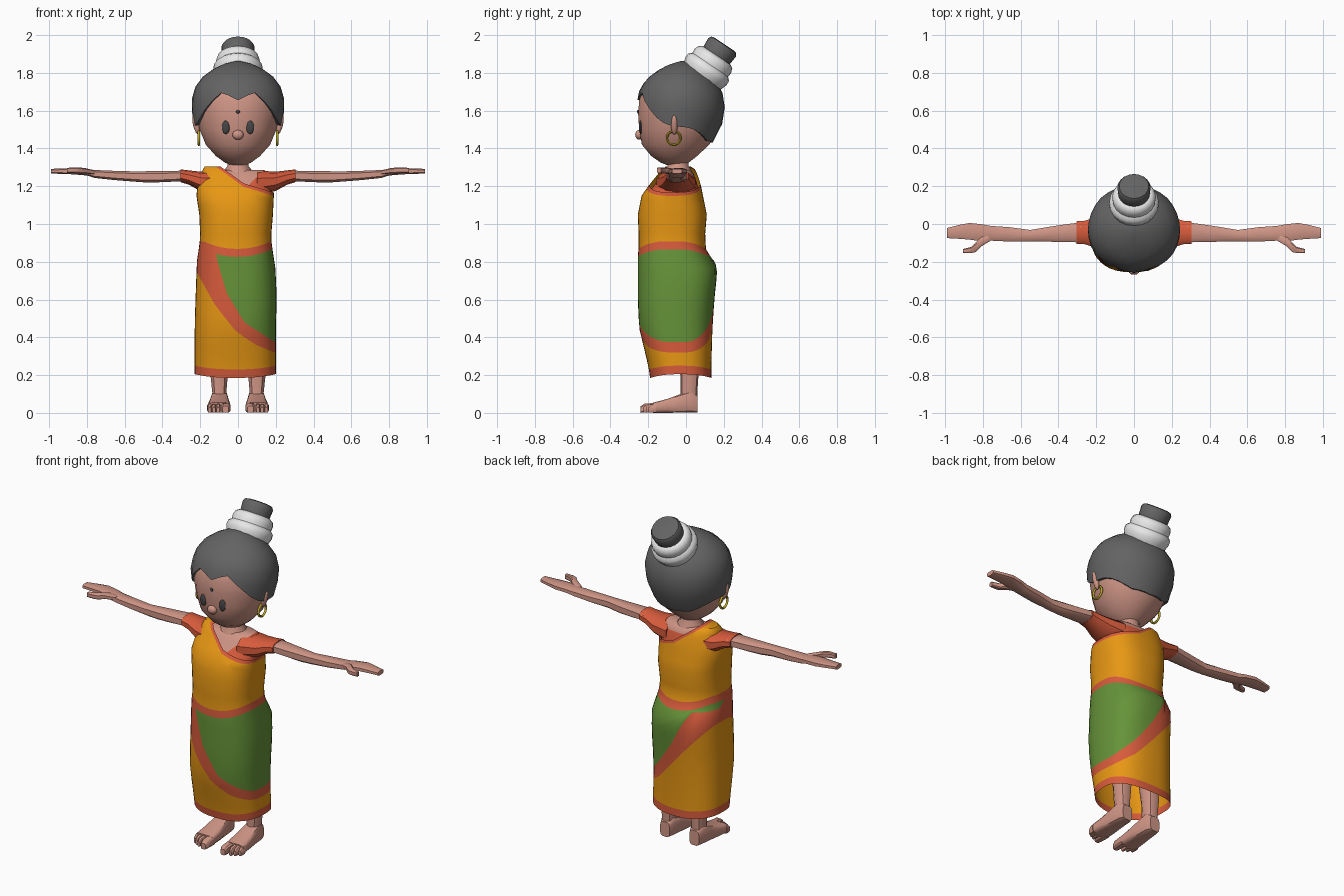
import bpy, bmesh, math
from mathutils import Vector, Matrix

if "Cube" in bpy.data.objects:
    bpy.data.objects.remove(bpy.data.objects["Cube"])

COLOURS = {
    "skin": (0.62, 0.30, 0.235), "dark grey hair": (0.125, 0.125, 0.125),
    "white flowers": (0.80, 0.80, 0.80), "orange cloth": (0.80, 0.31, 0.007),
    "red cloth": (0.68, 0.105, 0.045), "green cloth": (0.13, 0.29, 0.04),
    "gold": (0.50, 0.38, 0.02), "dark eye": (0.06, 0.06, 0.065)}
MATS = {}
for key, rgb in COLOURS.items():
    MATS[key] = bpy.data.materials.new(key)
    MATS[key].diffuse_color = (*rgb, 1)


def finish(name, bm, mats, angle=40):
    bmesh.ops.remove_doubles(bm, verts=bm.verts, dist=0.0003)
    bmesh.ops.recalc_face_normals(bm, faces=bm.faces)
    me = bpy.data.meshes.new(name)
    bm.to_mesh(me)
    bm.free()
    for m in mats:
        me.materials.append(MATS[m])
    me.shade_smooth()
    me.set_sharp_from_angle(angle=math.radians(angle))
    ob = bpy.data.objects.new(name, me)
    bpy.context.collection.objects.link(ob)
    return ob


def lerp_table(table, t):
    """Interpolate rows (t, v1, v2...) linearly."""
    if t <= table[0][0]:
        return table[0][1:]
    for a, b in zip(table, table[1:]):
        if t <= b[0]:
            f = (t - a[0]) / (b[0] - a[0])
            return tuple(p + (q - p) * f for p, q in zip(a[1:], b[1:]))
    return table[-1][1:]


def oval(sec, ang, e):
    """Point on a superellipse bounded by (a0, a1, b0, b1)."""
    a0, a1, b0, b1 = sec
    c, s = math.cos(ang), math.sin(ang)
    return ((a0 + a1) / 2 + (a1 - a0) / 2 * math.copysign(abs(c) ** (2 / e), c),
            (b0 + b1) / 2 + (b1 - b0) / 2 * math.copysign(abs(s) ** (2 / e), s))


def skin_rings(bm, rings, caps=(True, True), mats=None):
    vs = [[bm.verts.new(p) for p in r] for r in rings]
    n = len(rings[0])
    for i in range(len(vs) - 1):
        for j in range(n):
            k = (j + 1) % n
            f = bm.faces.new((vs[i][j], vs[i][k], vs[i + 1][k], vs[i + 1][j]))
            f.material_index = mats[i] if mats else 0
    if caps[0]:
        bm.faces.new(vs[0])
    if caps[1]:
        bm.faces.new(vs[-1])


def loft(name, axis, secs, mat, n=8, e=3.0, side=1, angle=40):
    """Loft sections (t, a0, a1, b0, b1) along an axis; side=-1 mirrors in x."""
    rings = []
    for t, *sec in secs:
        ring = []
        for j in range(n):
            a, b = oval(sec, 2 * math.pi * (j + 0.5) / n, e)
            p = {"x": (t, a, b), "y": (a, t, b), "z": (a, b, t)}[axis]
            ring.append((p[0] * side, p[1], p[2]))
        rings.append(ring)
    bm = bmesh.new()
    skin_rings(bm, rings)
    return finish(name, bm, [mat], angle)


def ball(name, loc, scale, mat, roll=0, seg=12):
    bm = bmesh.new()
    m = Matrix.Translation(loc) @ Matrix.Rotation(roll, 4, 'Y') @ Matrix.Diagonal((*scale, 1))
    bmesh.ops.create_uvsphere(bm, u_segments=seg, v_segments=8, radius=1, matrix=m)
    return finish(name, bm, [mat], 60)


def cut(bm, co, no):
    fs = [f for f in bm.faces if max(v.co.z for v in f.verts) > 1.06]
    geom = list({v for f in fs for v in f.verts} | {e for f in fs for e in f.edges}) + fs
    bmesh.ops.bisect_plane(bm, geom=geom, plane_co=co, plane_no=no, dist=1e-5)


# Draped dress: each column has its own band heights, each row its own colour
BODY = [(.19, -.23, .20, -.19, .135), (.25, -.23, .20, -.20, .134), (.45, -.23, .20, -.248, .14),
        (.6, -.225, .205, -.255, .15), (.74, -.22, .20, -.255, .165), (.80, -.218, .195, -.255, .155),
        (.84, -.212, .187, -.255, .118), (.88, -.206, .18, -.25, .10), (.93, -.20, .175, -.25, .10),
        (1.05, -.205, .185, -.255, .11), (1.15, -.22, .19, -.235, .09), (1.20, -.215, .19, -.20, .08),
        (1.25, -.20, .185, -.16, .065), (1.29, -.185, .165, -.13, .05), (1.305, -.175, .15, -.11, .03)]
EDGE_UP = {1: [(-.15, .95), (-.116, .83), (-.07, .65), (.037, .48), (.2, .375)],
           -1: [(-.12, .83), (0, .61), (.1, .48), (.2, .375)]}
EDGE_LOW = {1: [(-.23, .757), (-.12, .57), (0, .425), (.1, .36), (.2, .32)],
            -1: [(-.23, .757), (0, .50), (.1, .39), (.2, .32)]}
N, E = 40, 2.5
columns = []
for j in range(N):
    ang = 2 * math.pi * j / N
    x, y = oval(lerp_table(BODY, .6), ang, E)
    front = 1 if y < -.05 else -1
    wu = .868 + .04 * min(1, (x / .2) ** 2)
    wl = wu - .042
    up = min(wl, lerp_table(EDGE_UP[front], x)[0])
    low = lerp_table(EDGE_LOW[front], x)[0]
    hem = .195 + .01 * math.cos(2 * ang)
    zs = [hem] + [hem + .045 + (low - hem - .045) * k / 4 for k in range(5)]
    zs += [(low + up) / 2, up] + [up + (wl - up) * k / 5 for k in range(1, 6)]
    zs += [wu, .95, 1.05, 1.10, 1.15, 1.20, 1.25, 1.29, 1.305]
    columns.append([(*oval(lerp_table(BODY, z), ang, E), z) for z in zs])
rows = [1] + [0] * 4 + [1] * 2 + [2] * 5 + [1] + [0] * 8
bm = bmesh.new()
skin_rings(bm, list(zip(*columns)), (False, True), rows)


def neckline(x):
    return 1.215 - .30 * (x - .03) if x > .03 else 1.215 + .73 * (.03 - x)


# Diagonal neckline with a narrow red trim
for drop in (0, .018):
    for slope in (.30, .73):
        cut(bm, (.03, 0, 1.215 - drop), Vector((slope, 0, 1)).normalized())
for f in list(bm.faces):
    c = f.calc_center_median()
    if c.z > 1.06:
        if c.z > neckline(c.x):
            bm.faces.remove(f)
        elif c.z > neckline(c.x) - .018:
            f.material_index = 1
finish("draped_dress", bm, ["orange cloth", "red cloth", "green cloth"], 45)

# Blouse under the dress, with bare skin at the neck opening
rings = []
for z in (1.0, 1.05, 1.10, 1.15, 1.20, 1.25, 1.29, 1.305):
    a0, a1, b0, b1 = lerp_table(BODY, z)
    sec = (a0 + .012, a1 - .012, b0 + .012, b1 - .012)
    rings.append([(*oval(sec, 2 * math.pi * j / N, E), z - .018) for j in range(N)])
bm = bmesh.new()
skin_rings(bm, rings)
cut(bm, (.04, 0, 1.19), Vector((-1, 0, 1)).normalized())
cut(bm, (0, 0, 1.25), (0, 0, 1))
cut(bm, (0, -.04, 1.2), (0, 1, 0))
for f in bm.faces:
    c = f.calc_center_median()
    if c.z > 1.19 + (c.x - .04) and (c.y < -.04 or c.z > 1.25):
        f.material_index = 1
finish("blouse", bm, ["red cloth", "skin"], 45)

# Limbs
for s, tag in ((1, "right"), (-1, "left")):
    loft(tag + "_sleeve", "x", [(.10, -.16, .055, 1.15, 1.283), (.20, -.13, .04, 1.175, 1.277),
         (.26, -.11, .02, 1.208, 1.284), (.305, -.108, .017, 1.222, 1.289)], "red cloth", 10, 2.4, s)
    loft(tag + "_arm", "x", [(.28, -.10, .012, 1.226, 1.284), (.40, -.097, -.005, 1.22, 1.282),
         (.48, -.095, -.018, 1.218, 1.281), (.55, -.094, -.03, 1.223, 1.28),
         (.66, -.095, -.015, 1.232, 1.283), (.76, -.09, -.008, 1.243, 1.287),
         (.80, -.095, 0, 1.256, 1.291), (.87, -.085, .008, 1.262, 1.296),
         (.93, -.08, -.004, 1.265, 1.294), (.99, -.076, -.02, 1.266, 1.293)], "skin", 8, 3.2, s)
    loft(tag + "_thumb", "x", [(.76, -.09, -.05, 1.262, 1.285), (.81, -.12, -.07, 1.267, 1.297),
         (.84, -.15, -.10, 1.268, 1.30), (.86, -.154, -.12, 1.268, 1.30),
         (.905, -.155, -.132, 1.27, 1.298)], "skin", 8, 4, s)
    loft(tag + "_leg", "z", [(.04, .06, .138, -.03, .06), (.11, .06, .138, -.03, .06),
         (.2, .052, .148, -.03, .066), (.6, .03, .15, -.09, .08)], "skin", 10, 2.3, s)
    loft(tag + "_foot", "y", [(.062, .066, .13, 0, .09), (.03, .054, .142, 0, .12),
         (-.03, .05, .147, 0, .10), (-.10, .043, .156, 0, .074), (-.175, .04, .163, 0, .055)],
         "skin", 12, 4, s)
    loft(tag + "_big_toe", "y", [(-.16, .04, .09, 0, .054), (-.22, .043, .088, 0, .05),
         (-.24, .05, .082, 0, .036)], "skin", 8, 4, s)
    for i, (x, tip) in enumerate(((.105, -.225), (.128, -.213), (.15, -.198))):
        loft(f"{tag}_small_toe_{i + 1}", "y", [(-.16, x - .014, x + .014, 0, .052),
             (tip + .015, x - .013, x + .013, 0, .044), (tip, x - .008, x + .008, 0, .03)],
             "skin", 8, 3, s)

# Neck and head
loft("neck", "z", [(1.20, -.09, .09, -.13, .04), (1.285, -.075, .075, -.115, .03),
     (1.305, -.058, .058, -.10, .015), (1.37, -.058, .058, -.10, .015)], "skin", 16, 2)
HEAD = [(1.308, -.03, .03, -.09, -.02), (1.325, -.07, .07, -.135, .015), (1.36, -.118, .118, -.185, .06),
        (1.42, -.172, .172, -.235, .125), (1.50, -.205, .205, -.25, .165), (1.58, -.222, .222, -.255, .18),
        (1.655, -.225, .225, -.25, .18), (1.72, -.20, .20, -.225, .165), (1.79, -.12, .12, -.13, .08)]
loft("head", "z", HEAD, "skin", 24, 2, angle=60)

# Hair cap with a shaped hairline and a folded-in lip
HAIR = [(1.42, -.19, .19, -.235, .135), (1.52, -.232, .232, -.257, .19), (1.63, -.25, .25, -.262, .207),
        (1.71, -.235, .235, -.247, .19), (1.76, -.208, .208, -.215, .155), (1.80, -.165, .165, -.172, .118),
        (1.845, -.09, .09, -.09, .055), (1.862, -.015, .015, -.03, 0)]
FRONT_LINE = [(0, 1.655), (.09, 1.70), (.165, 1.625), (.20, 1.575), (.235, 1.53), (.25, 1.515)]
BACK_LINE = [(0, 1.43), (.15, 1.44), (.215, 1.485), (.25, 1.515)]
columns = []
for j in range(32):
    ang = 2 * math.pi * j / 32
    x, y = oval(lerp_table(HAIR, 1.63), ang, 2)
    h = lerp_table(FRONT_LINE if math.sin(ang) < 0 else BACK_LINE, abs(x))[0]
    col = []
    for k in range(8):
        z = h + (1.862 - h) * (1 - (1 - k / 7) ** 1.7)
        col.append((*oval(lerp_table(HAIR, z), ang, 2), z))
    px, py, pz = col[0]
    columns.append([(px * .88, -.03 + (py + .03) * .88, pz + .005)] + col)
bm = bmesh.new()
skin_rings(bm, list(zip(*columns)), (False, True))
finish("hair", bm, ["dark grey hair"], 50)


# Bun and flower garland, turned about a backward-leaning axis
def lathe(name, profile, mat, n=20):
    d, u = Vector((0, .56, .83)).normalized(), Vector((1, 0, 0))
    w = d.cross(u)
    rings = [[Vector((0, .095, 1.793)) + d * s + (u * math.cos(2 * math.pi * j / n)
              + w * math.sin(2 * math.pi * j / n)) * r for j in range(n)] for s, r in profile]
    bm = bmesh.new()
    skin_rings(bm, rings)
    finish(name, bm, [mat], 45)


lathe("flower_garland", [(-.05, .10), (-.01, .122), (.02, .132), (.045, .13), (.06, .114),
                         (.085, .116), (.108, .108), (.12, .09), (.12, .06)], "white flowers")
lathe("hair_bun", [(.08, .078), (.12, .084), (.172, .088), (.188, .078), (.192, .06)], "dark grey hair")


# Face details
def face_y(x, z):
    x0, x1, y0, y1 = lerp_table(HEAD, z)
    return (y0 + y1) / 2 - (y1 - y0) / 2 * math.sqrt(1 - (x / x1) ** 2)


ball("nose", (0, -.247, 1.472), (.03, .022, .026), "skin")
ball("forehead_dot", (0, face_y(0, 1.595), 1.595), (.01, .005, .01), "dark eye")
for s, tag in ((1, "right"), (-1, "left")):
    ball(tag + "_eye", (s * .064, face_y(.064, 1.512), 1.512), (.021, .009, .036), "dark eye")
    ball(tag + "_ear", (s * .222, -.062, 1.525), (.016, .018, .054), "skin", s * .25)
    # Hoop earring hanging in the side plane
    rings = []
    for i in range(20):
        a = 2 * math.pi * i / 20
        rings.append([(s * .207 + .007 * math.cos(b), -.065 + (.036 + .007 * math.sin(b)) * math.cos(a),
                       1.455 + (.036 + .007 * math.sin(b)) * math.sin(a))
                      for b in (math.pi * k / 3 for k in range(6))])
    bm = bmesh.new()
    skin_rings(bm, rings + [rings[0]], (False, False))
    finish(tag + "_earring", bm, ["gold"], 60)

for m in bpy.data.materials:
    if m.users and not m.is_grease_pencil:
        m.use_nodes = True
        m.node_tree.nodes["Principled BSDF"].inputs["Base Color"].default_value = m.diffuse_color
